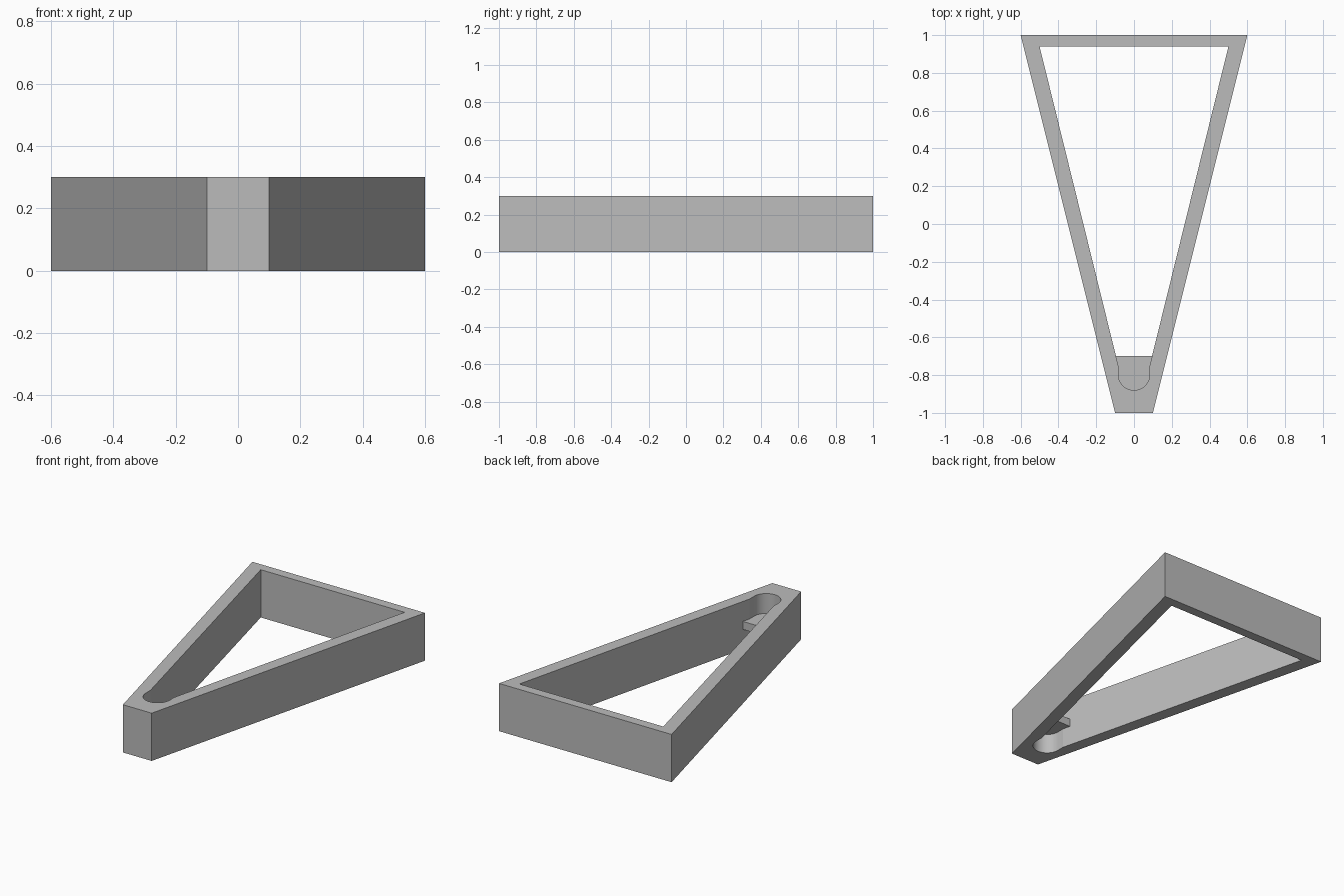
import bpy, bmesh, math

if "Cube" in bpy.data.objects:
    bpy.data.objects.remove(bpy.data.objects["Cube"])

HEIGHT = 0.30
SLOT_R, SLOT_Y = 0.083, -0.797      # rounded pocket at the narrow end

grey = bpy.data.materials.new("light_grey")
grey.diffuse_color = (0.5, 0.5, 0.5, 1.0)
grey.use_nodes = True
grey.node_tree.nodes["Principled BSDF"].inputs["Base Color"].default_value = grey.diffuse_color


def extrude_loops(name, loops, z0, z1):
    """Fill closed outlines (later ones are holes) and extrude them upward."""
    bm = bmesh.new()
    for loop in loops:
        verts = [bm.verts.new((x, y, z0)) for x, y in loop]
        for a, b in zip(verts, verts[1:] + verts[:1]):
            bm.edges.new((a, b))
    bmesh.ops.triangle_fill(bm, edges=bm.edges[:], use_beauty=True)
    ext = bmesh.ops.extrude_face_region(bm, geom=bm.faces[:], use_keep_orig=True)
    top = [g for g in ext["geom"] if isinstance(g, bmesh.types.BMVert)]
    bmesh.ops.translate(bm, verts=top, vec=(0, 0, z1 - z0))
    bmesh.ops.recalc_face_normals(bm, faces=bm.faces[:])
    mesh = bpy.data.meshes.new(name)
    bm.to_mesh(mesh)
    bm.free()
    mesh.materials.append(grey)
    obj = bpy.data.objects.new(name, mesh)
    bpy.context.collection.objects.link(obj)
    bpy.ops.object.select_all(action="DESELECT")
    obj.select_set(True)
    bpy.context.view_layer.objects.active = obj
    bpy.ops.object.shade_smooth_by_angle(angle=math.radians(12))
    return obj


def arc(radius, steps=32):
    """Half circle around the pocket centre, from -x round the front to +x."""
    return [(radius * math.cos(t), SLOT_Y + radius * math.sin(t))
            for t in (math.pi + math.pi * i / steps for i in range(steps + 1))]


# Tapered frame with a triangular opening that ends in the rounded pocket
outer = [(-0.6, 1), (0.6, 1), (0.1, -1), (-0.1, -1)]
inner = [(0.5, 0.94), (-0.5, 0.94), (-SLOT_R, -0.75)] + arc(SLOT_R) + [(SLOT_R, -0.75)]
extrude_loops("tapered_frame", [outer, inner], 0, HEIGHT)

# Thin web closing the pocket at mid height, sunk slightly into the walls
web = [(0.097, -0.70), (-0.097, -0.70)] + arc(SLOT_R + 0.004)
extrude_loops("pocket_web", [web], 0.125, 0.175)
